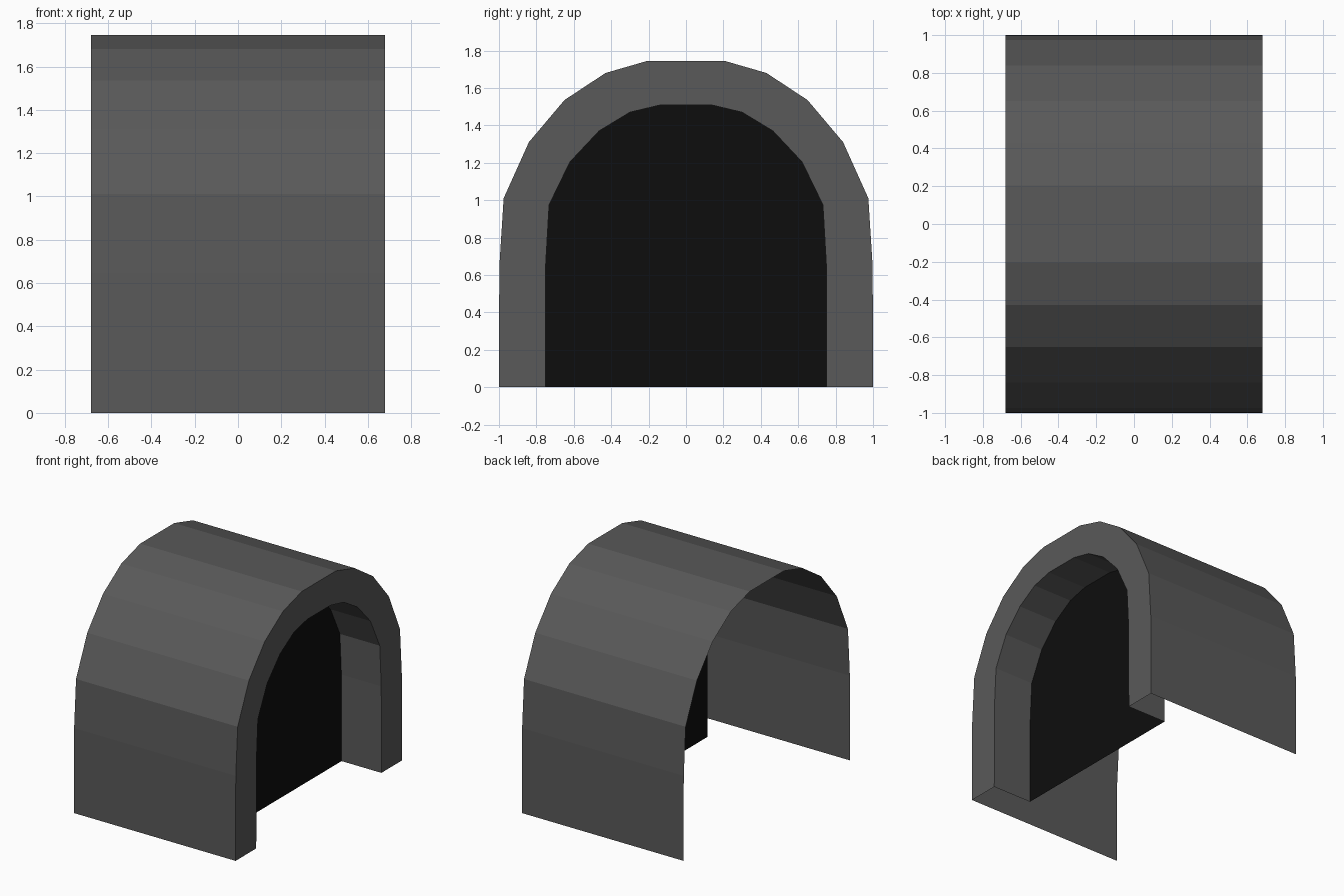
import bpy

if "Cube" in bpy.data.objects:
    bpy.data.objects.remove(bpy.data.objects["Cube"])

FRONT, BACK, RECESS = 0.68, -0.68, 0.345

# Half arch outlines as (y, z), from the foot up to the crown
OUTER = [(1.0, 0), (0.998, 0.645), (0.975, 1.01), (0.84, 1.31),
         (0.65, 1.535), (0.43, 1.68), (0.205, 1.745)]
INNER = [(0.752, 0), (0.75, 0.66), (0.732, 0.975), (0.62, 1.205),
         (0.465, 1.37), (0.3, 1.47), (0.14, 1.508)]


def arch(half, x):
    """Mirror a half outline into a full arch at depth x."""
    return [(x, -y, z) for y, z in half] + [(x, y, z) for y, z in reversed(half)]


def material(name, value):
    mat = bpy.data.materials.new(name)
    mat.diffuse_color = (value, value, value, 1)
    mat.use_nodes = True
    mat.node_tree.nodes["Principled BSDF"].inputs["Base Color"].default_value = mat.diffuse_color
    return mat


def add_object(name, verts, faces, mat):
    mesh = bpy.data.meshes.new(name)
    mesh.from_pydata(verts, [], faces)
    mesh.materials.append(mat)
    obj = bpy.data.objects.new(name, mesh)
    bpy.context.collection.objects.link(obj)
    return obj


# Tunnel: recessed lining, front rim and open outer shell in one strip
loops = [arch(INNER, RECESS), arch(INNER, FRONT), arch(OUTER, FRONT), arch(OUTER, BACK)]
n = len(loops[0])
verts = [v for loop in loops for v in loop]
faces = [(k * n + i, k * n + i + 1, (k + 1) * n + i + 1, (k + 1) * n + i)
         for k in range(len(loops) - 1) for i in range(n - 1)]
add_object("tunnel_arch", verts, faces, material("dark_grey", 0.1))

# Black panel closing the recess, facing the opening
add_object("dark_opening", loops[0], [tuple(reversed(range(n)))], material("black", 0.004))
